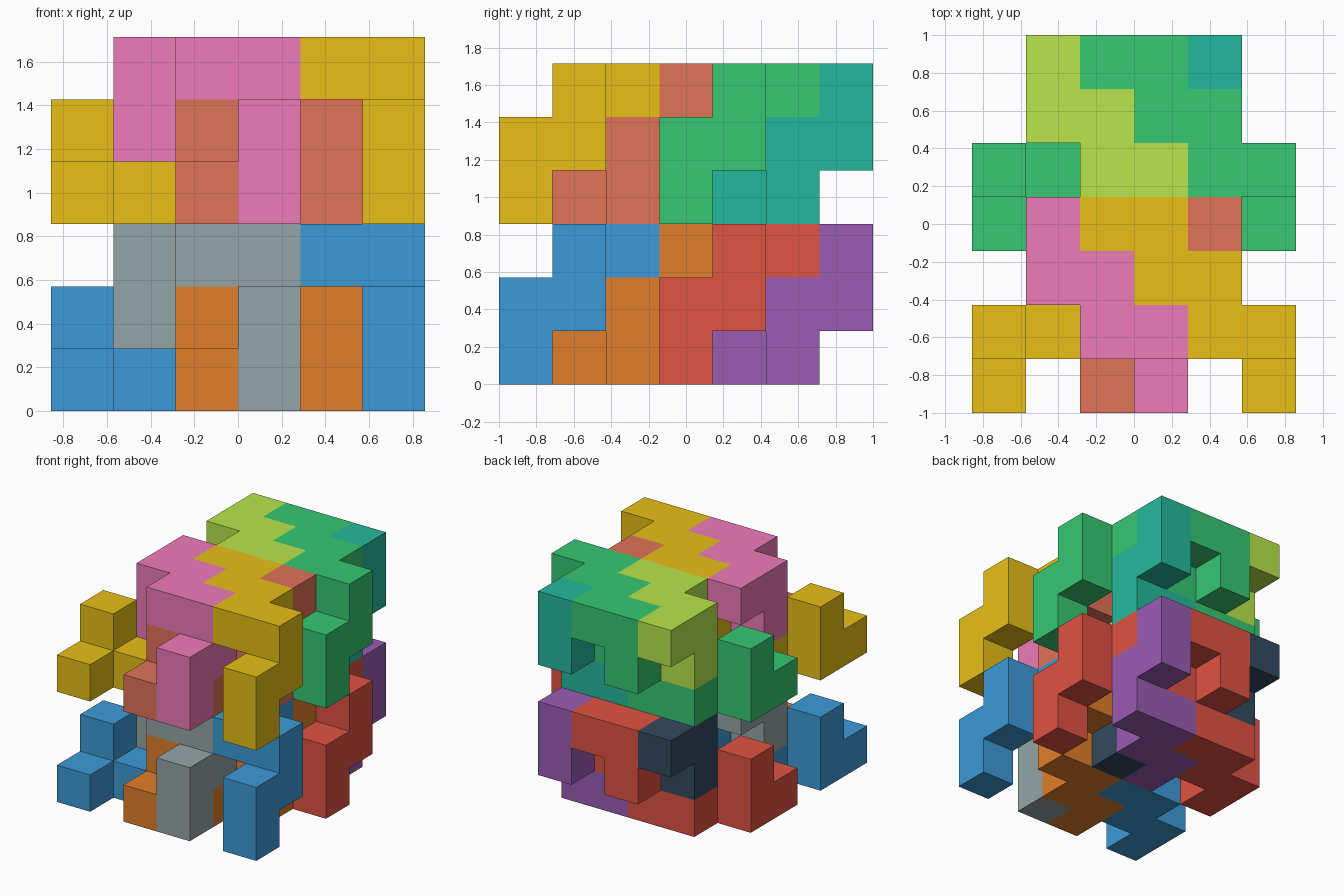
import bpy, bmesh
from mathutils import Vector

if "Cube" in bpy.data.objects:
    bpy.data.objects.remove(bpy.data.objects["Cube"])

U = 2 / 7                       # edge of one cube cell
ORIGIN = Vector((-3, -3.5, 0))  # grid corner, in cells


def rgb(hex_code):
    # sRGB hex to linear colour
    out = []
    for i in (0, 2, 4):
        c = int(hex_code[i:i + 2], 16) / 255
        out.append(c / 12.92 if c <= 0.04045 else ((c + 0.055) / 1.055) ** 2.4)
    return (*out, 1)


def walk(start, steps):
    # cells visited from start following axis steps
    moves = {'x': (-1, 0, 0), 'X': (1, 0, 0), 'Y': (0, 1, 0), 'Z': (0, 0, 1)}
    cells = [tuple(start)]
    for s in steps:
        cells.append(tuple(a + b for a, b in zip(cells[-1], moves[s])))
    return cells


def shift(cells, dx):
    return [(x + dx, y, z) for x, y, z in cells]


# Staircase chain with a forked end, its half-turned twin, and the joined pair
upper_chain = walk((3, 0, 0), 'ZYZxYx') + [(1, 3, 2), (1, 2, 1)]
lower_chain = [(x + 1, 3 - y, 2 - z) for x, y, z in upper_chain]
long_chain = shift(upper_chain, 2) + shift(lower_chain, -2)


def polycube(name, cells, offset, color):
    # outer skin of a group of cubes, coplanar faces merged
    bm = bmesh.new()
    filled = set(cells)
    for cell in filled:
        base = Vector(cell) + Vector(offset) + ORIGIN
        for axis in range(3):
            for side in (0, 1):
                near = list(cell)
                near[axis] += 2 * side - 1
                if tuple(near) in filled:
                    continue
                quad = []
                for a, b in ((0, 0), (1, 0), (1, 1), (0, 1)):
                    p = [0, 0, 0]
                    p[axis] = side
                    p[(axis + 1) % 3] = a
                    p[(axis + 2) % 3] = b
                    quad.append(bm.verts.new((base + Vector(p)) * U))
                bm.faces.new(quad if side else quad[::-1])
    bmesh.ops.remove_doubles(bm, verts=bm.verts, dist=1e-4)
    bmesh.ops.dissolve_limit(bm, angle_limit=0.01, verts=bm.verts, edges=bm.edges)
    me = bpy.data.meshes.new(name)
    bm.to_mesh(me)
    bm.free()
    mat = bpy.data.materials.new(name + "_color")
    mat.diffuse_color = rgb(color)
    mat.use_nodes = True
    mat.node_tree.nodes["Principled BSDF"].inputs["Base Color"].default_value = mat.diffuse_color
    me.materials.append(mat)
    bpy.context.collection.objects.link(bpy.data.objects.new(name, me))


# The same three interlocking pieces repeat every 3 cells in depth and height
shapes = (("long_piece", long_chain), ("lower_piece", lower_chain), ("upper_piece", upper_chain))
palette = {
    ("front", "bottom"): ("3d9ad8", "e07f2b", "95a5a6"),
    ("back", "bottom"): ("e05343", "9b5cb4", "34495e"),
    ("front", "top"): ("e8c018", "e17358", "ee7bb9"),
    ("back", "top"): ("37c873", "25b99c", "b8e64c"),
}
for (depth, level), colors in palette.items():
    offset = (0, 3 * (depth == "back"), 3 * (level == "top"))
    for (shape, cells), color in zip(shapes, colors):
        polycube(f"{depth}_{level}_{shape}", cells, offset, color)
